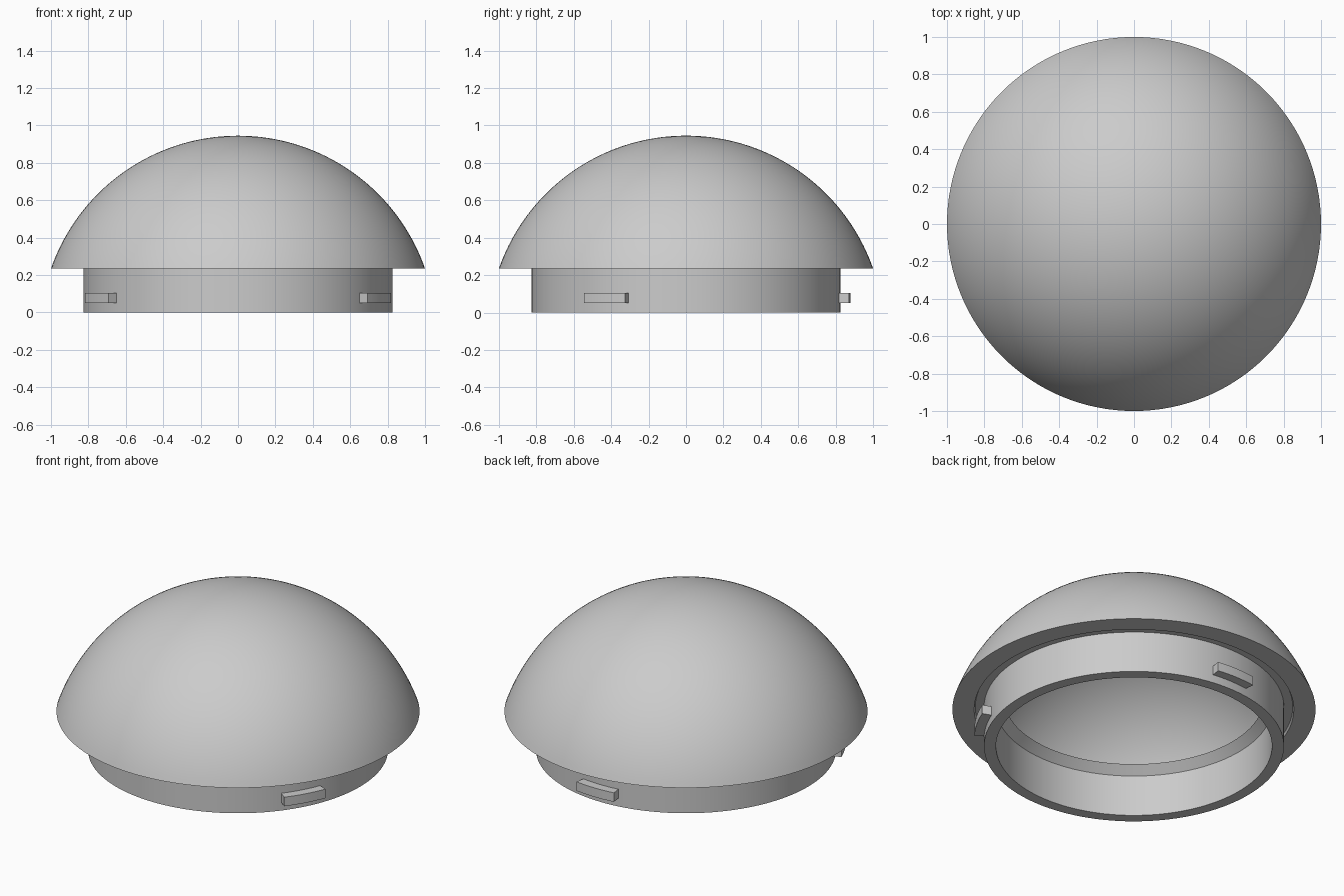
import bpy, bmesh
from math import sin, cos, asin, radians, pi

old = bpy.data.objects.get("Cube")
if old:
    bpy.data.objects.remove(old, do_unlink=True)

grey = bpy.data.materials.new("light_grey")
grey.use_nodes = True
colour = (0.6, 0.6, 0.6, 1)
grey.diffuse_color = colour
grey.node_tree.nodes["Principled BSDF"].inputs["Base Color"].default_value = colour


def lathe(name, profile, start=0, sweep=2 * pi, steps=128):
    """Sweep a closed (radius, z) profile about the z axis; cap partial sweeps."""
    full = sweep > 6.28
    bm = bmesh.new()
    rings = []
    for i in range(steps if full else steps + 1):
        a = start + sweep * i / steps
        rings.append([bm.verts.new((r * cos(a), r * sin(a), z)) for r, z in profile])
    n = len(profile)
    for i in range(steps):
        p, q = rings[i], rings[(i + 1) % len(rings)]
        for j in range(n):
            k = (j + 1) % n
            bm.faces.new((p[j], q[j], q[k], p[k]))
    if not full:
        bm.faces.new(rings[0])
        bm.faces.new(rings[-1][::-1])
    # Weld the poles of profiles that touch the axis
    bmesh.ops.remove_doubles(bm, verts=bm.verts, dist=1e-5)
    bmesh.ops.dissolve_degenerate(bm, edges=bm.edges, dist=1e-5)
    bmesh.ops.recalc_face_normals(bm, faces=bm.faces)
    mesh = bpy.data.meshes.new(name)
    bm.to_mesh(mesh)
    bm.free()
    mesh.materials.append(grey)
    obj = bpy.data.objects.new(name, mesh)
    bpy.context.collection.objects.link(obj)
    bpy.ops.object.select_all(action='DESELECT')
    obj.select_set(True)
    bpy.context.view_layer.objects.active = obj
    bpy.ops.object.shade_smooth_by_angle(angle=radians(30))
    return obj


# Dome shell: two concentric arcs joined by a flat rim
RIM_Z, CENTRE_Z, STEPS = 0.235, -0.114, 40


def arc(radius):
    low = asin((RIM_Z - CENTRE_Z) / radius)
    angles = [low + (pi / 2 - low) * i / STEPS for i in range(STEPS + 1)]
    return [(radius * cos(a), CENTRE_Z + radius * sin(a)) for a in angles]


lathe("dome_shell", arc(1.059) + arc(0.947)[::-1])

# Locking ring: straight collar, flange into the shell, chamfered inner lip
lathe("locking_ring", [(0.76, 0), (0.826, 0), (0.826, 0.25), (0.9, 0.25),
                       (0.88, 0.298), (0.712, 0.298), (0.76, 0.25)])

# Three curved locking tabs, evenly spaced round the collar
tab = [(0.80, 0.05), (0.88, 0.05), (0.88, 0.105), (0.80, 0.105)]
for side, angle in (("back", 90), ("right", 210), ("left", 330)):
    lathe("locking_tab_" + side, tab, radians(angle - 8.2), radians(16.4), 8)
